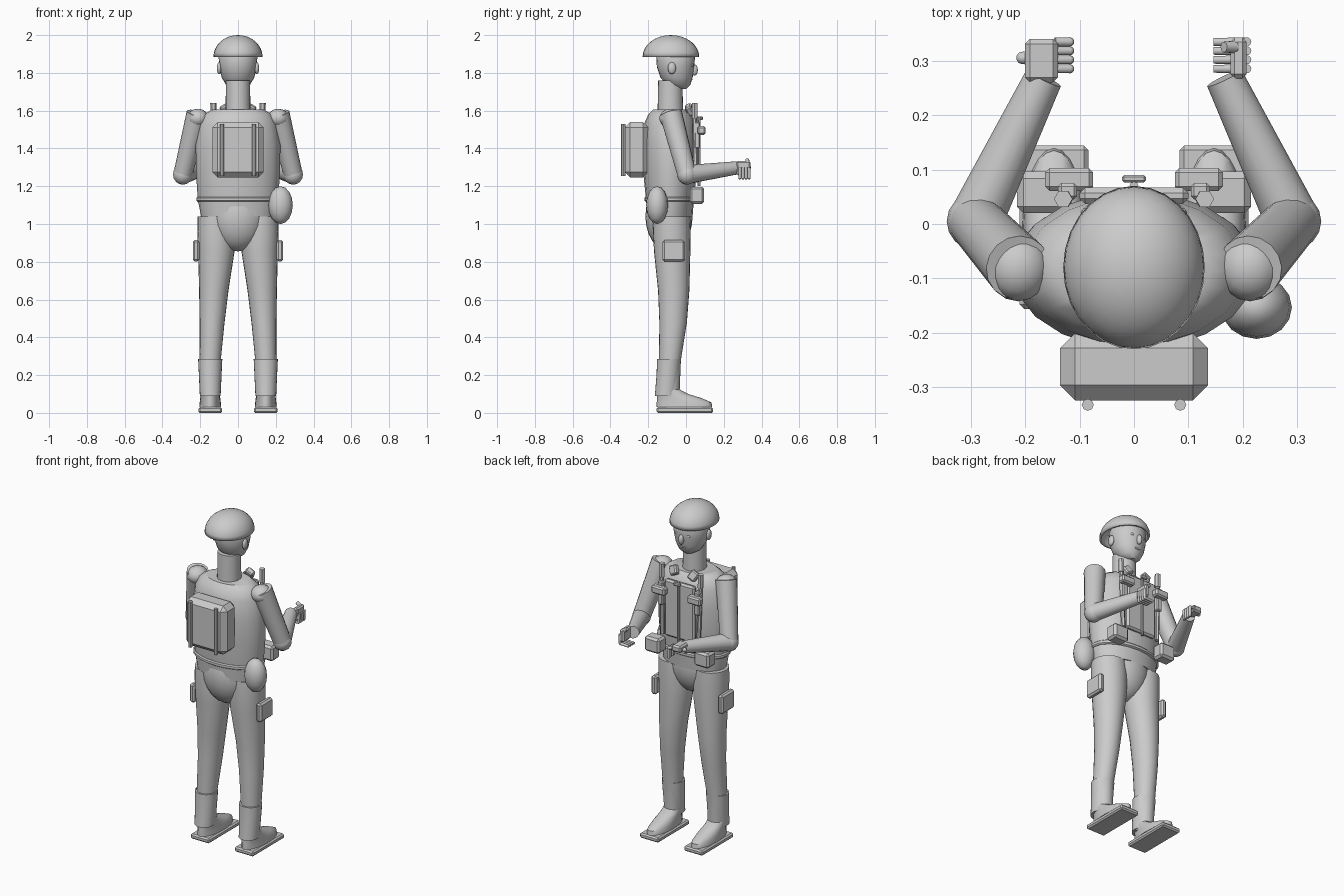
import bpy, bmesh, math
from mathutils import Vector, Matrix

cube = bpy.data.objects.get("Cube")
if cube:
    bpy.data.objects.remove(cube, do_unlink=True)

grey = bpy.data.materials.new("light_grey")
grey.use_nodes = True
grey.diffuse_color = (0.6, 0.6, 0.6, 1)
grey.node_tree.nodes["Principled BSDF"].inputs["Base Color"].default_value = (0.6, 0.6, 0.6, 1)


def finish(name, bm, angle=40):
    """Turn a bmesh into a smooth shaded object in the single colour."""
    bmesh.ops.recalc_face_normals(bm, faces=bm.faces)
    mesh = bpy.data.meshes.new(name)
    bm.to_mesh(mesh)
    bm.free()
    mesh.materials.append(grey)
    obj = bpy.data.objects.new(name, mesh)
    bpy.context.collection.objects.link(obj)
    bpy.ops.object.select_all(action='DESELECT')
    obj.select_set(True)
    bpy.context.view_layer.objects.active = obj
    bpy.ops.object.shade_smooth_by_angle(angle=math.radians(angle))
    return obj


def loft(name, rings, sides=24):
    """Skin over horizontal ellipses given as (x, y, z, radius_x, radius_y)."""
    bm = bmesh.new()
    loops = []
    for x, y, z, rx, ry in rings:
        angles = [2 * math.pi * i / sides for i in range(sides)]
        loops.append([bm.verts.new((x + rx * math.cos(a), y + ry * math.sin(a), z)) for a in angles])
    for low, high in zip(loops, loops[1:]):
        for i in range(sides):
            j = (i + 1) % sides
            bm.faces.new((low[i], low[j], high[j], high[i]))
    bm.faces.new(loops[0])
    bm.faces.new(loops[-1])
    return finish(name, bm)


def limb(name, start, end, r1, r2, sides=16):
    """Tapered cylinder between two points."""
    start, end = Vector(start), Vector(end)
    axis = end - start
    bm = bmesh.new()
    turn = axis.to_track_quat('Z', 'Y').to_matrix().to_4x4()
    bmesh.ops.create_cone(bm, cap_ends=True, segments=sides, radius1=r1, radius2=r2, depth=axis.length,
                          matrix=Matrix.Translation((start + end) / 2) @ turn)
    return finish(name, bm)


def ball(name, centre, radii, segments=24):
    bm = bmesh.new()
    bmesh.ops.create_uvsphere(bm, u_segments=segments, v_segments=segments // 2, radius=1,
                              matrix=Matrix.Translation(centre) @ Matrix.Diagonal((*radii, 1)))
    return finish(name, bm, 60)


def box(name, centre, size, bevel=0.01, tilt=0, lean=0):
    bm = bmesh.new()
    bmesh.ops.create_cube(bm, size=1, matrix=Matrix.Diagonal((*size, 1)))
    if bevel:
        bmesh.ops.bevel(bm, geom=bm.edges[:], offset=bevel, segments=1, affect='EDGES')
    turn = Matrix.Rotation(tilt, 4, 'Y') @ Matrix.Rotation(lean, 4, 'X')
    bm.transform(Matrix.Translation(centre) @ turn)
    return finish(name, bm, 20)


# Trunk
loft("torso", [(0, -.085, 1.04, .195, .12), (0, -.085, 1.13, .213, .127), (0, -.085, 1.28, .223, .142),
               (0, -.085, 1.42, .224, .145), (0, -.085, 1.53, .205, .137), (0, -.085, 1.58, .18, .115),
               (0, -.085, 1.605, .14, .09)], 20)
ball("pelvis", (0, -.09, 1.04), (.15, .125, .185))
loft("belt", [(0, -.085, 1.118, .213, .128), (0, -.085, 1.124, .22, .136),
              (0, -.085, 1.138, .22, .136), (0, -.085, 1.144, .213, .13)])
box("jacket_front", (0, .052, 1.39), (.2, .03, .34))
limb("zipper", (0, .07, 1.2), (0, .07, 1.57), .008, .008, 8)
box("zipper_pull", (0, .083, 1.56), (.044, .014, .02), .004)

# Head and helmet
loft("neck", [(0, -.083, 1.57, .066, .068), (0, -.083, 1.76, .064, .064)])
loft("head", [(0, -.03, 1.715, .03, .03), (0, -.04, 1.735, .062, .062), (0, -.05, 1.775, .086, .085),
              (0, -.055, 1.83, .099, .099), (0, -.055, 1.89, .103, .103), (0, -.06, 1.94, .08, .08)])
ball("nose", (0, .045, 1.815), (.015, .018, .03), 12)
ball("mouth", (0, .026, 1.765), (.022, .01, .006), 12)

bm = bmesh.new()
bmesh.ops.create_uvsphere(bm, u_segments=28, v_segments=16, radius=1)
bmesh.ops.delete(bm, geom=[v for v in bm.verts if v.co.z < -.01], context='VERTS')
bm.transform(Matrix.Translation((0, -.08, 1.885)) @ Matrix.Diagonal((.13, .15, .115, 1)))
helmet = finish("helmet", bm)
shell = helmet.modifiers.new("Shell", 'SOLIDIFY')
shell.thickness = .012

# Mirrored parts
for side, s in (("left", 1), ("right", -1)):
    ball(side + "_ear", (s * .1, -.075, 1.825), (.012, .022, .032), 12)
    ball(side + "_eye", (s * .038, .032, 1.84), (.012, .008, .008), 12)

    # Legs and boots
    loft(side + "_leg", [(s * .145, -.085, .08, .048, .05), (s * .147, -.085, .28, .056, .058),
                         (s * .137, -.068, .48, .066, .073), (s * .128, -.065, .65, .078, .083),
                         (s * .115, -.073, .85, .096, .096), (s * .115, -.075, .96, .1, .1),
                         (s * .118, -.075, 1.04, .096, .097)])
    loft(side + "_gaiter", [(s * .147, -.105, .09, .055, .06), (s * .147, -.095, .2, .06, .061),
                            (s * .147, -.09, .285, .064, .063)])
    loft(side + "_boot", [(s * .147, -.008, .03, .058, .147), (s * .147, -.01, .055, .056, .145),
                          (s * .147, -.035, .078, .053, .118), (s * .147, -.07, .1, .05, .082),
                          (s * .147, -.095, .125, .05, .06)])
    box(side + "_sole", (s * .147, -.006, .015), (.126, .3, .03), .008)
    box(side + "_thigh_pouch", (s * .222, -.065, .858), (.034, .12, .112))

    # Arms
    elbow = (s * .292, .005, 1.262)
    limb(side + "_upper_arm", (s * .213, -.08, 1.585), elbow, .06, .05)
    ball(side + "_shoulder", (s * .213, -.08, 1.56), (.058, .062, .05), 16)
    ball(side + "_elbow", elbow, (.052, .052, .054), 16)
    limb(side + "_forearm", elbow, (s * .166, .268, 1.297), .05, .035)

    # Chest and belt gear
    limb(side + "_strap", (s * .12, .052, 1.22), (s * .13, .045, 1.6), .012, .012, 6)
    limb(side + "_handle", (s * .129, .046, 1.56), (s * .13, .046, 1.64), .017, .017, 6)
    box(side + "_chest_pouch", (s * .119, .082, 1.495), (.088, .042, .045), .008)
    box(side + "_strap_plate", (s * .122, .06, 1.47), (.035, .03, .14), .006)
    box(side + "_collar_tab", (s * .065, .02, 1.605), (.05, .035, .055), .007, s * .5, .4)
    box(side + "_belt_pouch", (s * .165, .058, 1.152), (.1, .076, .09), .012)

    # Pack rails
    limb(side + "_pack_rail", (s * .085, -.332, 1.255), (s * .085, -.332, 1.53), .011, .011, 8)

# Hands: the right palm faces down, the left palm faces inward
box("right_palm", (-.17, .3, 1.312), (.06, .08, .04), .009)
limb("right_thumb", (-.17, .305, 1.305), (-.205, .305, 1.305), .014, .012, 10)
ball("right_thumb_tip", (-.205, .305, 1.305), (.012, .012, .012), 10)
box("left_palm", (.192, .305, 1.295), (.03, .075, .075), .008)
limb("left_thumb", (.185, .325, 1.325), (.165, .325, 1.34), .012, .01, 10)
for i in range(4):
    y = .285 + .0165 * i
    for side, root, knuckle, tip in (
            ("right", (-.145, y, 1.312), (-.118, y, 1.305), (-.118, y, 1.245)),
            ("left", (.207, y, 1.3), (.204, y, 1.245), (.146, y, 1.243))):
        limb(f"{side}_finger_{i}", root, knuckle, .0085, .0085, 10)
        limb(f"{side}_fingertip_{i}", knuckle, tip, .0085, .0075, 10)
        ball(f"{side}_knuckle_{i}", knuckle, (.0085, .0085, .0085), 10)

# Backpack and canteen
box("backpack", (0, -.262, 1.393), (.272, .124, .293), .028)
ball("canteen", (.225, -.153, 1.1), (.065, .058, .1), 16)
